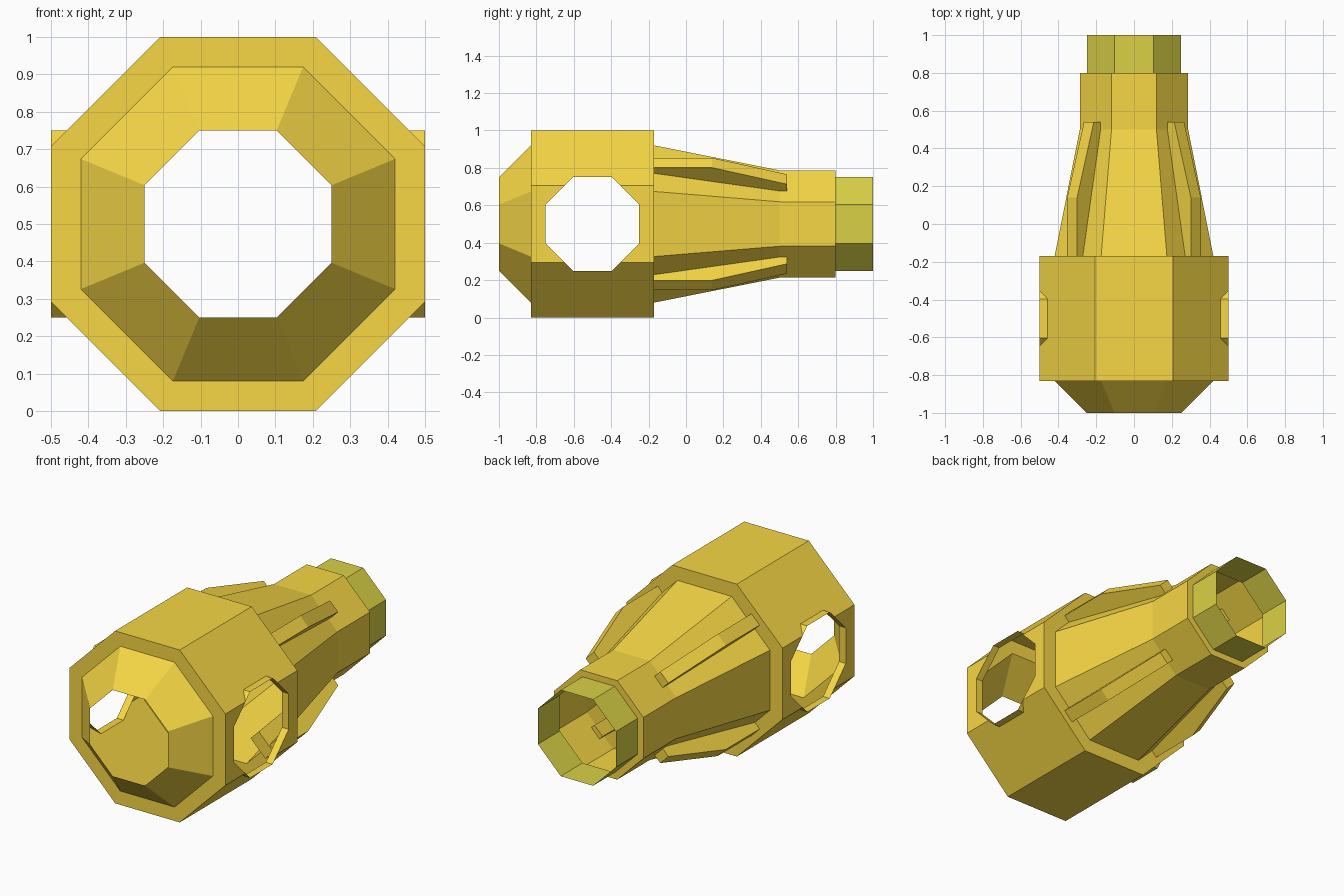
import bpy, bmesh, math
from mathutils import Vector, Matrix

if "Cube" in bpy.data.objects:
    bpy.data.objects.remove(bpy.data.objects["Cube"])

K = 1 / math.cos(math.pi / 8)   # apothem -> corner radius


def material(name, rgb):
    m = bpy.data.materials.new(name)
    m.diffuse_color = (*rgb, 1)
    m.use_nodes = True
    m.node_tree.nodes["Principled BSDF"].inputs["Base Color"].default_value = m.diffuse_color
    return m


GOLD = material("gold", (0.93, 0.68, 0.06))
OLIVE = material("olive", (0.70, 0.64, 0.06))


def finish(bm, name, mat):
    me = bpy.data.meshes.new(name)
    bm.to_mesh(me)
    bm.free()
    me.materials.append(mat)
    ob = bpy.data.objects.new(name, me)
    bpy.context.collection.objects.link(ob)
    return ob


def octagon_shell(profile, origin, axis):
    """Open eight-sided shell; profile holds (apothem, position along axis)."""
    bm = bmesh.new()
    rings = []
    for a, t in profile:
        ring = []
        for i in range(8):
            ang = math.radians(22.5 + 45 * i)
            u, w = a * K * math.cos(ang), a * K * math.sin(ang)
            p = (u, t, w) if axis == "y" else (t, u, w)
            ring.append(bm.verts.new(Vector(p) + Vector(origin)))
        rings.append(ring)
    for r0, r1 in zip(rings, rings[1:]):
        for i in range(8):
            j = (i + 1) % 8
            bm.faces.new((r0[i], r1[i], r1[j], r0[j]))
    bmesh.ops.recalc_face_normals(bm, faces=bm.faces)
    # open shells: make sure normals point away from the axis
    f = max(bm.faces, key=lambda f: f.calc_center_median().z)
    if f.normal.z < 0:
        bmesh.ops.reverse_faces(bm, faces=bm.faces)
    return bm


# main hull: front cone, wide drum, tapering neck
bm = octagon_shell([(0.25, -1), (0.42, -0.83), (0.5, -0.83), (0.5, -0.17),
                    (0.42, -0.17), (0.287, 0.5), (0.287, 0.8), (0.25, 0.8)],
                   (0, 0, 0.5), "y")


# octagonal side openings in the drum
def drum_sides():
    return [f for f in bm.faces if abs(f.normal.x) > 0.5
            and -0.83 < f.calc_center_median().y < -0.17]


hole = Vector((0, -0.5, 0.5))
dirs = [Vector((0, math.cos(i * math.pi / 4), math.sin(i * math.pi / 4))) for i in range(8)]
for d in dirs:
    fs = drum_sides()
    geom = list({e for f in fs for e in (*f.verts, *f.edges)}) + fs
    bmesh.ops.bisect_plane(bm, geom=geom, dist=1e-5, plane_co=hole + d * 0.25, plane_no=d)
inside = [f for f in drum_sides()
          if all((f.calc_center_median() - hole).dot(d) < 0.25 for d in dirs)]
bmesh.ops.delete(bm, geom=inside, context="FACES")
bmesh.ops.dissolve_limit(bm, angle_limit=0.01, verts=bm.verts, edges=bm.edges)
finish(bm, "hull", GOLD)

# short collars around the side openings
for s, side in ((1, "right"), (-1, "left")):
    finish(octagon_shell([(0.25, 0.457 * s), (0.25, 0.5 * s)], hole, "x"),
           "collar_" + side, GOLD)

# tail tube
finish(octagon_shell([(0.25, 0.8), (0.25, 1)], (0, 0, 0.5), "y"), "tail_tube", OLIVE)

# four ribs on the diagonal faces of the neck
RIB = [(-0.18, 0.33), (-0.18, 0.463), (0.14, 0.463), (0.54, 0.338), (0.54, 0.26)]
for k in range(4):
    bm = bmesh.new()
    face = bm.faces.new([bm.verts.new((-0.037, y, r)) for y, r in RIB])
    ext = bmesh.ops.extrude_face_region(bm, geom=[face], use_keep_orig=True)
    moved = [v for v in ext["geom"] if isinstance(v, bmesh.types.BMVert)]
    bmesh.ops.translate(bm, verts=moved, vec=(0.074, 0, 0))
    bmesh.ops.recalc_face_normals(bm, faces=bm.faces)
    turn = Matrix.Rotation(math.radians(45 + 90 * k), 4, "Y")
    bm.transform(Matrix.Translation((0, 0, 0.5)) @ turn)
    finish(bm, "rib_%d" % (k + 1), GOLD)
